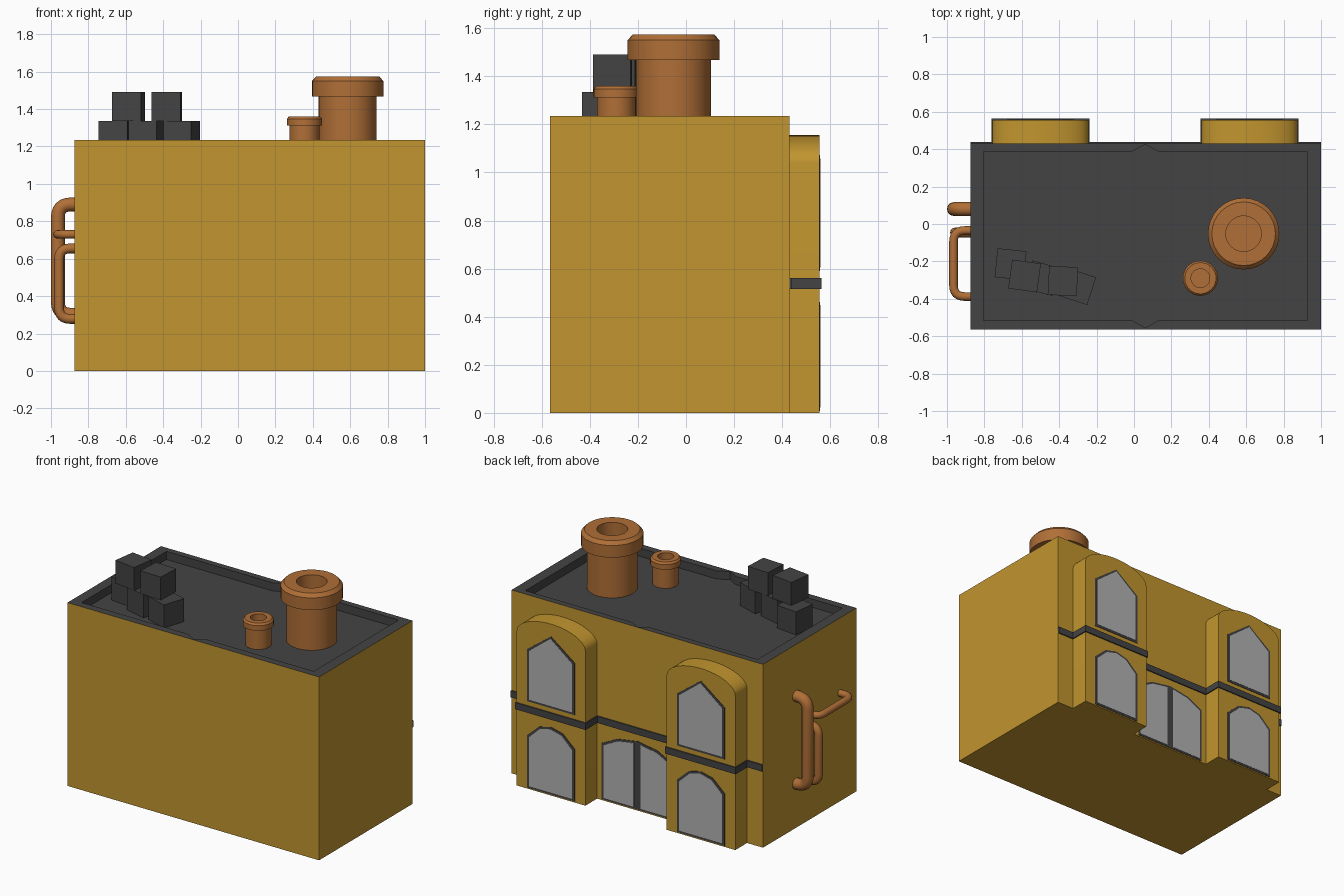
import bpy, bmesh, math
from mathutils import Vector, Matrix

if "Cube" in bpy.data.objects:
    bpy.data.objects.remove(bpy.data.objects["Cube"])


def material(name, *srgb):
    lin = [((c + 0.055) / 1.055) ** 2.4 for c in srgb] + [1]
    m = bpy.data.materials.new(name)
    m.use_nodes = True
    m.diffuse_color = lin
    m.node_tree.nodes["Principled BSDF"].inputs["Base Color"].default_value = lin
    return m


OCHRE = material("ochre wall", 0.76, 0.585, 0.185)
DARK = material("dark grey", 0.265, 0.265, 0.265)
COPPER = material("copper", 0.69, 0.435, 0.215)
GLASS = material("pale glass", 0.70, 0.70, 0.70)


def finish(name, bm, *mats, smooth=False):
    bmesh.ops.recalc_face_normals(bm, faces=bm.faces)
    me = bpy.data.meshes.new(name)
    bm.to_mesh(me)
    bm.free()
    for m in mats:
        me.materials.append(m)
    ob = bpy.data.objects.new(name, me)
    bpy.context.collection.objects.link(ob)
    if smooth:
        bpy.ops.object.select_all(action='DESELECT')
        ob.select_set(True)
        bpy.context.view_layer.objects.active = ob
        bpy.ops.object.shade_smooth_by_angle(angle=math.radians(35))
    return ob


def box(name, lo, hi, mat, turn=0):
    lo, hi = Vector(lo), Vector(hi)
    bm = bmesh.new()
    bmesh.ops.create_cube(bm, size=1, matrix=Matrix.LocRotScale(
        (lo + hi) / 2, Matrix.Rotation(math.radians(turn), 3, 'Z'), hi - lo))
    return finish(name, bm, mat)


def slab(name, outline, y0, y1, mat, smooth=False):
    """Upright plate: an x-z outline extruded along y."""
    bm = bmesh.new()
    face = bm.faces.new([bm.verts.new((x, y0, z)) for x, z in outline])
    out = bmesh.ops.extrude_face_region(bm, geom=[face])["geom"]
    bmesh.ops.translate(bm, vec=(0, y1 - y0, 0),
                        verts=[v for v in out if isinstance(v, bmesh.types.BMVert)])
    return finish(name, bm, mat, smooth=smooth)


def lathe(name, x, y, profile, mat, steps=32):
    bm = bmesh.new()
    vs = [bm.verts.new((x + r, y, z)) for r, z in profile]
    es = [bm.edges.new(p) for p in zip(vs, vs[1:])]
    bmesh.ops.spin(bm, geom=vs + es, cent=(x, y, 0), axis=(0, 0, 1),
                   angle=math.tau, steps=steps)
    bmesh.ops.remove_doubles(bm, verts=bm.verts, dist=1e-4)
    return finish(name, bm, mat, smooth=True)


def pipe(name, corners, radius, bend=0.06):
    pts = [Vector(c) for c in corners]
    path = [pts[0]]
    for a, b, c in zip(pts, pts[1:], pts[2:]):
        p, q = b + (a - b).normalized() * bend, b + (c - b).normalized() * bend
        for i in range(7):
            t = i / 6
            path.append(p * (1 - t) ** 2 + b * 2 * t * (1 - t) + q * t * t)
    path.append(pts[-1])
    cu = bpy.data.curves.new(name, 'CURVE')
    cu.dimensions = '3D'
    cu.bevel_depth = radius
    cu.bevel_resolution = 4
    cu.use_fill_caps = True
    sp = cu.splines.new('POLY')
    sp.points.add(len(path) - 1)
    for pt, co in zip(sp.points, path):
        pt.co = (*co, 1)
    sp.use_smooth = True
    cu.materials.append(COPPER)
    bpy.context.collection.objects.link(bpy.data.objects.new(name, cu))


# Building body with a sunken, dark roof
X0, X1, Y0, Y1 = -0.875, 1.0, -0.565, 0.43
TOP, FLOOR, MID = 1.235, 1.18, 0.06
WALL, PILLAR = Y1, 0.555

bm = bmesh.new()
outer_xy = [(X0, Y0), (X1, Y0), (X1, Y1), (X0, Y1)]
inner_xy = [(-0.805, -0.515), (MID - 0.07, -0.515), (MID, -0.555), (MID + 0.07, -0.515),
            (0.925, -0.515), (0.925, 0.388), (MID + 0.07, 0.388), (MID, 0.425),
            (MID - 0.07, 0.388), (-0.805, 0.388)]


def ring(points, z):
    return [bm.verts.new((x, y, z)) for x, y in points]


def walls(low, high):
    n = len(low)
    return [bm.faces.new((low[i], low[(i + 1) % n], high[(i + 1) % n], high[i]))
            for i in range(n)]


base, rim = ring(outer_xy, 0), ring(outer_xy, TOP)
lip, floor = ring(inner_xy, TOP), ring(inner_xy, FLOOR)
plain = walls(base, rim) + [bm.faces.new(base)]
walls(floor, lip)
bm.faces.new(floor)
loops = [bm.edges.get((l[i - 1], l[i])) for l in (rim, lip) for i in range(len(l))]
bmesh.ops.triangle_fill(bm, edges=loops, use_beauty=True)
for f in bm.faces:
    f.material_index = 0 if f in plain else 1
finish("building_body", bm, OCHRE, DARK)


# Windows: dark plate with a slightly smaller pane on it
def window(name, cx, half, y):
    right = [(cx + x, z) for x, z in half]
    left = [(cx - x, z) for x, z in reversed(half) if x > 0]
    outline = right + left
    zs = [z for _, z in outline]
    mid = (min(zs) + max(zs)) / 2
    slab(name + "_frame", outline, y - 0.002, y + 0.003, DARK)
    pane = [(cx + (x - cx) * 0.9, mid + (z - mid) * 0.94) for x, z in outline]
    slab(name + "_pane", pane, y, y + 0.005, GLASS)


upper_half = [(0.178, 0.59), (0.178, 0.94), (0, 1.072)]
lower_half = [(0.178, 0.008), (0.178, 0.36), (0.09, 0.44), (0, 0.462)]

# Two arched bays on the back, each with two windows and a belt
for side, cx in (("right", -0.5), ("left", 0.6175)):
    w, spring, rise = 0.256, 1.04, 0.115
    arch = [(cx + w * math.cos(math.pi * i / 24), spring + rise * math.sin(math.pi * i / 24))
            for i in range(25)]
    slab(side + "_bay", [(cx - w, 0), (cx + w, 0)] + arch, WALL - 0.01, PILLAR, OCHRE, smooth=True)
    window(side + "_upper_window", cx, upper_half, PILLAR)
    window(side + "_lower_window", cx, lower_half, PILLAR)
    box(side + "_bay_belt", (cx - w - 0.007, WALL - 0.01, 0.515),
        (cx + w + 0.007, PILLAR + 0.008, 0.56), DARK)
box("wall_belt", (X0, WALL - 0.01, 0.515), (X1, WALL + 0.008, 0.56), DARK)

# Double door between the bays
door = [(0.265, 0.008), (0.265, 0.385), (0.15, 0.443), (0, 0.468)]
slab("door_frame", [(MID + x, z) for x, z in door] + [(MID - x, z) for x, z in door[-2::-1]],
     WALL - 0.002, WALL + 0.003, DARK)
leaf = [(0.025, 0.02), (0.25, 0.02), (0.25, 0.376), (0.145, 0.43), (0.025, 0.45)]
for side, s in (("left", 1), ("right", -1)):
    slab(side + "_door_pane", [(MID + s * x, z) for x, z in leaf], WALL, WALL + 0.005, GLASS)


# Chimneys
def chimney(name, x, y, r, cap, hole, z_cap, z_edge, z_top):
    lathe(name, x, y, [(r, FLOOR), (r, z_cap), (cap, z_cap), (cap, z_edge),
                       (cap * 0.89, z_top), (hole, z_top), (hole, FLOOR + 0.01),
                       (0, FLOOR + 0.01)], COPPER)


chimney("large_chimney", 0.586, -0.052, 0.155, 0.191, 0.095, 1.468, 1.55, 1.573)
chimney("small_chimney", 0.355, -0.29, 0.08, 0.094, 0.05, 1.312, 1.347, 1.36)

# Stacked roof crates
crates = [(-0.66, -0.215, 0, -6), (-0.49, -0.29, 0, -15), (-0.3, -0.335, 0, -18),
          (-0.585, -0.278, 1, -8), (-0.38, -0.305, 1, -3)]
S = 0.155
for i, (x, y, level, turn) in enumerate(crates):
    z = FLOOR + 0.155 * level
    box(f"roof_crate_{i + 1}", (x - S / 2, y - S / 2, z), (x + S / 2, y + S / 2, z + S), DARK, turn)

# Pipes on the side wall
IN = X0 + 0.02
pipe("thick_pipe", [(IN, 0.08, 0.89), (-0.963, 0.08, 0.89), (-0.963, 0.08, 0.3), (IN, 0.08, 0.3)],
     0.037, 0.07)
pipe("thin_upright_pipe", [(IN, -0.045, 0.655), (-0.957, -0.045, 0.655),
                           (-0.957, -0.045, 0.278), (IN, -0.045, 0.278)], 0.026)
pipe("thin_level_pipe", [(IN, -0.035, 0.73), (-0.965, -0.035, 0.73),
                         (-0.965, -0.388, 0.73), (IN, -0.388, 0.73)], 0.023)
